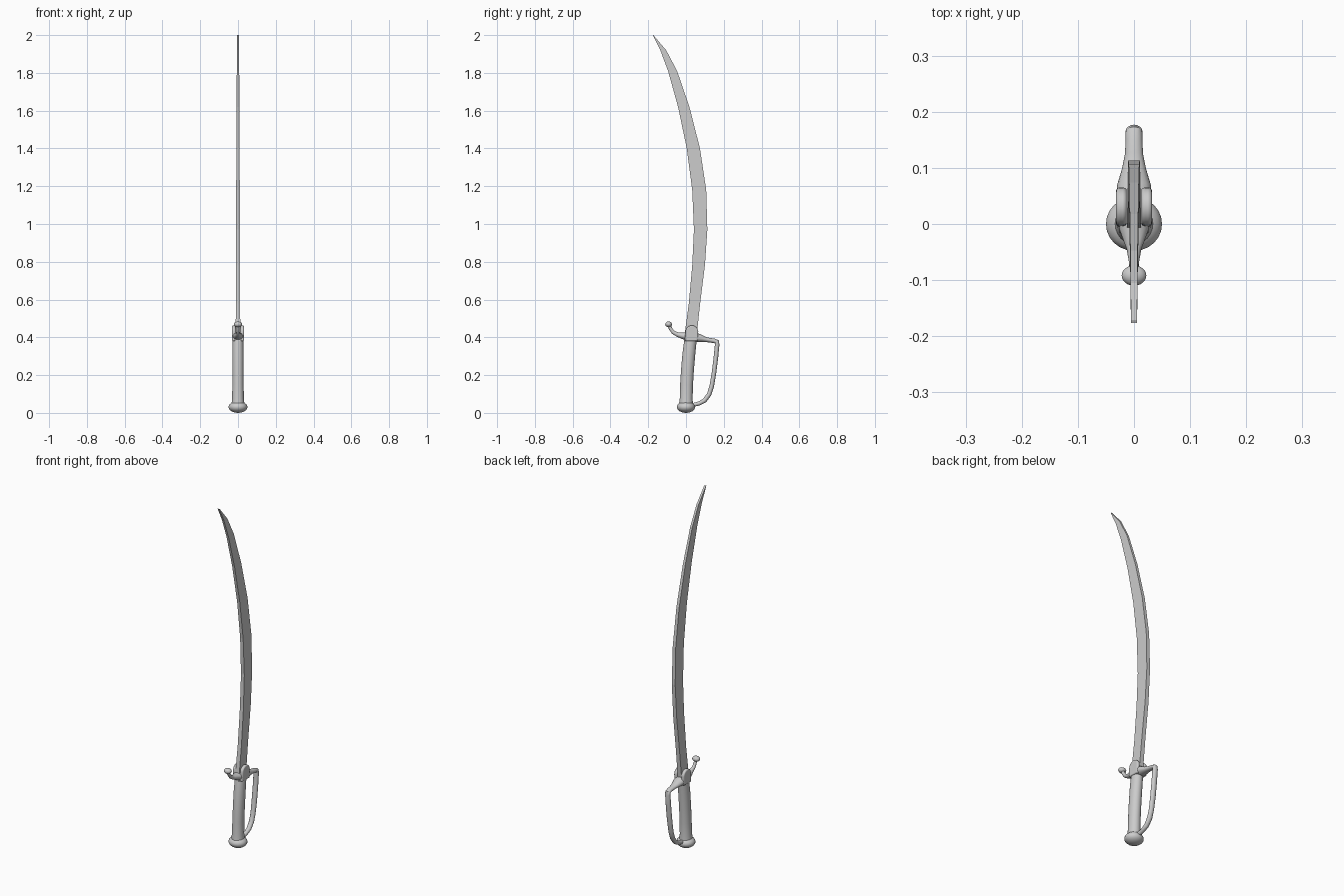
import bpy, bmesh, math
from mathutils import Vector

if "Cube" in bpy.data.objects:
    bpy.data.objects.remove(bpy.data.objects["Cube"])


def finish(name, bm, smooth=True):
    bmesh.ops.recalc_face_normals(bm, faces=bm.faces)
    me = bpy.data.meshes.new(name)
    bm.to_mesh(me)
    bm.free()
    ob = bpy.data.objects.new(name, me)
    bpy.context.collection.objects.link(ob)
    if smooth:
        bpy.ops.object.select_all(action='DESELECT')
        ob.select_set(True)
        bpy.context.view_layer.objects.active = ob
        bpy.ops.object.shade_smooth_by_angle(angle=math.radians(40))
    return ob


def sweep(name, path, sides=16):
    """Elliptic sweep in the YZ plane; path rows: y, z, half width in x, half depth in plane."""
    bm = bmesh.new()
    pts = [Vector((0, p[0], p[1])) for p in path]
    rings = []
    for i, (y, z, wx, wn) in enumerate(path):
        t = (pts[min(i + 1, len(pts) - 1)] - pts[max(i - 1, 0)]).normalized()
        n = Vector((0, t.z, -t.y))
        rings.append([bm.verts.new(pts[i] + Vector((wx * math.cos(a), 0, 0)) + n * wn * math.sin(a))
                      for a in (2 * math.pi * k / sides for k in range(sides))])
    for a, b in zip(rings, rings[1:]):
        for k in range(sides):
            j = (k + 1) % sides
            bm.faces.new((a[k], a[j], b[j], b[k]))
    bm.faces.new(rings[0])
    bm.faces.new(rings[-1])
    return finish(name, bm)


def ball(name, loc, size):
    bm = bmesh.new()
    bmesh.ops.create_uvsphere(bm, u_segments=24, v_segments=12, radius=1)
    bmesh.ops.scale(bm, vec=size, verts=bm.verts)
    bmesh.ops.translate(bm, vec=loc, verts=bm.verts)
    return finish(name, bm)


# curved blade: z, inner edge y, outer edge y, half thickness
blade = [(0.38, -0.012, 0.053, 0.0125), (0.58, 0.015, 0.075, 0.0115), (0.78, 0.033, 0.1, 0.011),
         (0.97, 0.042, 0.113, 0.0105), (1.18, 0.033, 0.107, 0.0095), (1.4, 0.004, 0.074, 0.0085),
         (1.62, -0.042, 0.018, 0.0075), (1.81, -0.095, -0.047, 0.0065), (1.92, -0.136, -0.105, 0.006),
         (2.0, -0.176, -0.173, 0.0055)]
bm = bmesh.new()
rings = [[bm.verts.new(c) for c in ((-t, a, z), (t, a, z), (t, b, z), (-t, b, z))] for z, a, b, t in blade]
for r, s in zip(rings, rings[1:]):
    for k in range(4):
        j = (k + 1) % 4
        bm.faces.new((r[k], r[j], s[j], s[k]))
bm.faces.new(rings[0])
bm.faces.new(rings[-1])
finish("blade", bm, smooth=False)

# grip and pommel
sweep("grip", [(0.0, 0.035, 0.036, 0.038), (0.001, 0.075, 0.031, 0.034), (0.003, 0.15, 0.03, 0.034),
               (0.008, 0.23, 0.03, 0.034), (0.015, 0.31, 0.03, 0.034), (0.022, 0.37, 0.029, 0.033),
               (0.027, 0.405, 0.028, 0.032)], 24)
ball("pommel", (0, 0, 0.031), (0.05, 0.048, 0.031))

# crossguard with the knuckle bow curving down to the pommel
sweep("guard", [(-0.09, 0.465, 0.009, 0.009), (-0.082, 0.446, 0.008, 0.009), (-0.068, 0.427, 0.009, 0.01),
                (-0.045, 0.415, 0.013, 0.012), (-0.01, 0.407, 0.026, 0.019), (0.03, 0.402, 0.032, 0.025),
                (0.07, 0.396, 0.03, 0.022), (0.1, 0.389, 0.021, 0.014), (0.125, 0.385, 0.016, 0.012),
                (0.15, 0.381, 0.015, 0.012), (0.163, 0.376, 0.015, 0.013), (0.165, 0.362, 0.015, 0.012),
                (0.158, 0.29, 0.015, 0.012), (0.148, 0.21, 0.015, 0.012), (0.136, 0.14, 0.014, 0.012),
                (0.122, 0.097, 0.014, 0.012), (0.098, 0.065, 0.013, 0.012), (0.07, 0.05, 0.012, 0.011),
                (0.03, 0.04, 0.011, 0.01)])
ball("quillon_finial", (0, -0.092, 0.469), (0.022, 0.018, 0.015))

# langets: round-topped cheek plates either side of the blade
bm = bmesh.new()
outline = [(-0.006, 0.38), (0.062, 0.38)]
outline += [(0.031 + 0.034 * math.cos(a), 0.43 + 0.033 * math.sin(a))
            for a in (math.pi * k / 12 for k in range(13))]
face = bm.faces.new([bm.verts.new((0.013, y, z)) for y, z in outline])
ext = bmesh.ops.extrude_face_region(bm, geom=[face])
bmesh.ops.translate(bm, vec=(0.019, 0, 0), verts=[v for v in ext['geom'] if isinstance(v, bmesh.types.BMVert)])
ob = finish("langets", bm)
bev = ob.modifiers.new("bevel", 'BEVEL')
bev.width = 0.006
bev.segments = 3
ob.modifiers.new("mirror", 'MIRROR').use_axis = (True, False, False)
